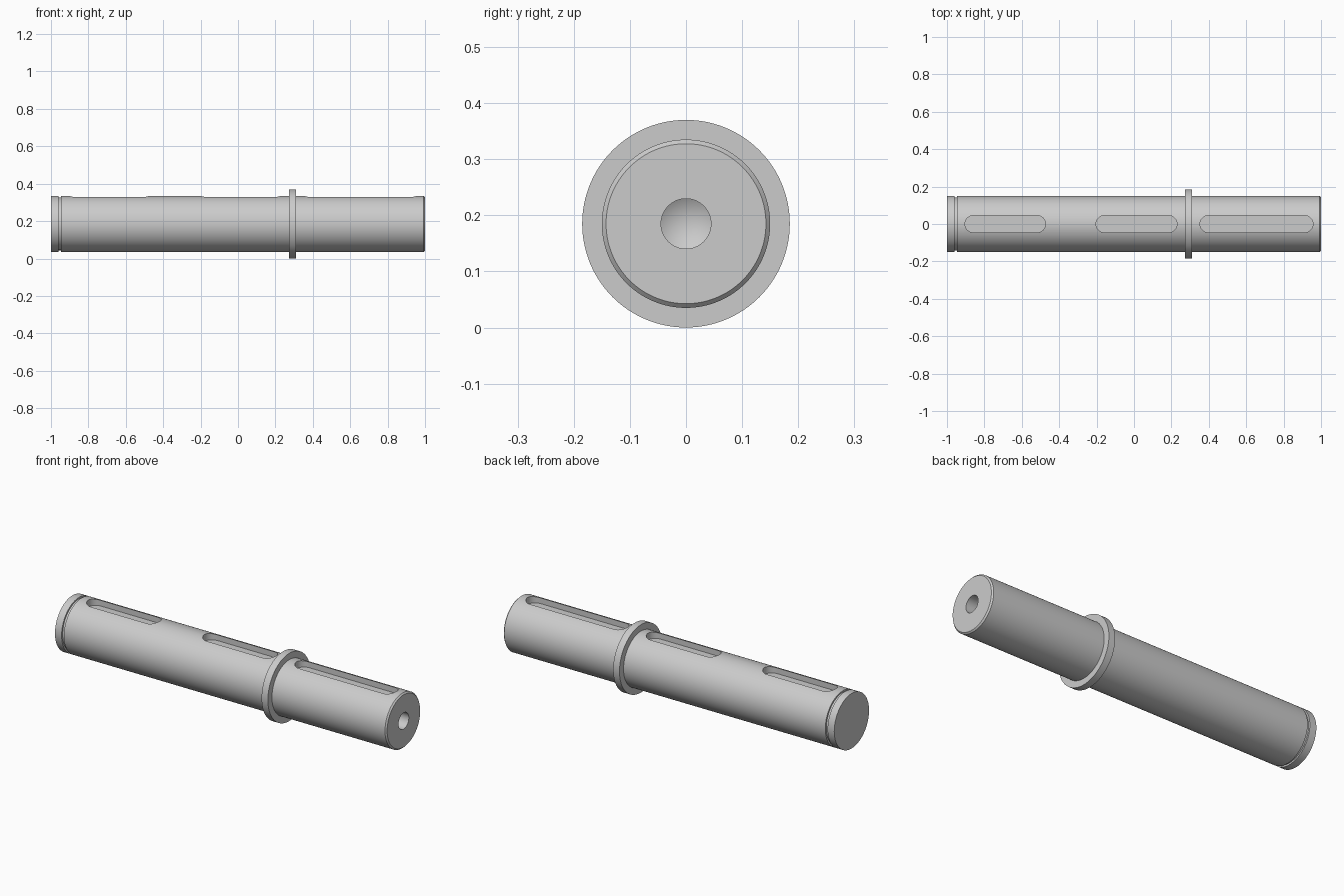
import bpy, bmesh, math

if "Cube" in bpy.data.objects:
    bpy.data.objects.remove(bpy.data.objects["Cube"])

AXIS_Z = 0.185      # height of the shaft centre line
R = 0.15            # shaft radius
SEGMENTS = 128


def make_object(name, bm):
    bmesh.ops.recalc_face_normals(bm, faces=bm.faces)
    mesh = bpy.data.meshes.new(name)
    bm.to_mesh(mesh)
    bm.free()
    obj = bpy.data.objects.new(name, mesh)
    bpy.context.collection.objects.link(obj)
    return obj


def lathe(name, profile):
    """Revolve (x, radius) points around the shaft axis."""
    bm = bmesh.new()
    verts = [bm.verts.new((x, 0, AXIS_Z + r)) for x, r in profile]
    edges = [bm.edges.new(pair) for pair in zip(verts, verts[1:])]
    bmesh.ops.spin(bm, geom=verts + edges, cent=(0, 0, AXIS_Z), axis=(1, 0, 0),
                   angle=math.tau, steps=SEGMENTS, use_duplicate=False)
    bmesh.ops.remove_doubles(bm, verts=bm.verts, dist=1e-5)
    return make_object(name, bm)


def slot_cutter(name, x0, x1, half_width, floor_z, top_z):
    """Round-ended prism used to mill a keyway."""
    bm = bmesh.new()
    n = 16
    outline = []
    for cx, start in ((x1 - half_width, -math.pi / 2), (x0 + half_width, math.pi / 2)):
        for i in range(n + 1):
            a = start + math.pi * i / n
            outline.append((cx + half_width * math.cos(a), half_width * math.sin(a), floor_z))
    face = bm.faces.new([bm.verts.new(p) for p in outline])
    new = bmesh.ops.extrude_face_region(bm, geom=[face])["geom"]
    bmesh.ops.translate(bm, vec=(0, 0, top_z - floor_z),
                        verts=[v for v in new if isinstance(v, bmesh.types.BMVert)])
    return make_object(name, bm)


# Shaft: plain left end, ring groove, collar, chamfered right end, drilled hole
shaft = lathe("shaft", [
    (-1.0, 0), (-1.0, R),
    (-0.96, R), (-0.96, 0.141), (-0.946, 0.141), (-0.946, R),
    (0.272, R), (0.272, 0.185), (0.31, 0.185), (0.31, R),
    (0.9925, R), (1.0, 0.1425),
    (1.0, 0.0445), (0.80, 0.0445), (0.773, 0),
])

# Three keyways along the top
for i, (x0, x1) in enumerate([(-0.904, -0.473), (-0.203, 0.23), (0.353, 0.957)]):
    cutter = slot_cutter(f"keyway_cutter_{i + 1}", x0, x1, 0.0455, 0.297, 0.40)
    cutter.hide_render = True
    cutter.hide_set(True)
    mod = shaft.modifiers.new(f"keyway_{i + 1}", 'BOOLEAN')
    mod.operation = 'DIFFERENCE'
    mod.solver = 'EXACT'
    mod.object = cutter

# Apply the cuts, remove the cutters and shade
bpy.context.view_layer.objects.active = shaft
shaft.select_set(True)
for mod in list(shaft.modifiers):
    cutter = mod.object
    bpy.ops.object.modifier_apply(modifier=mod.name)
    bpy.data.objects.remove(cutter)
bpy.ops.object.shade_smooth_by_angle(angle=math.radians(25))
